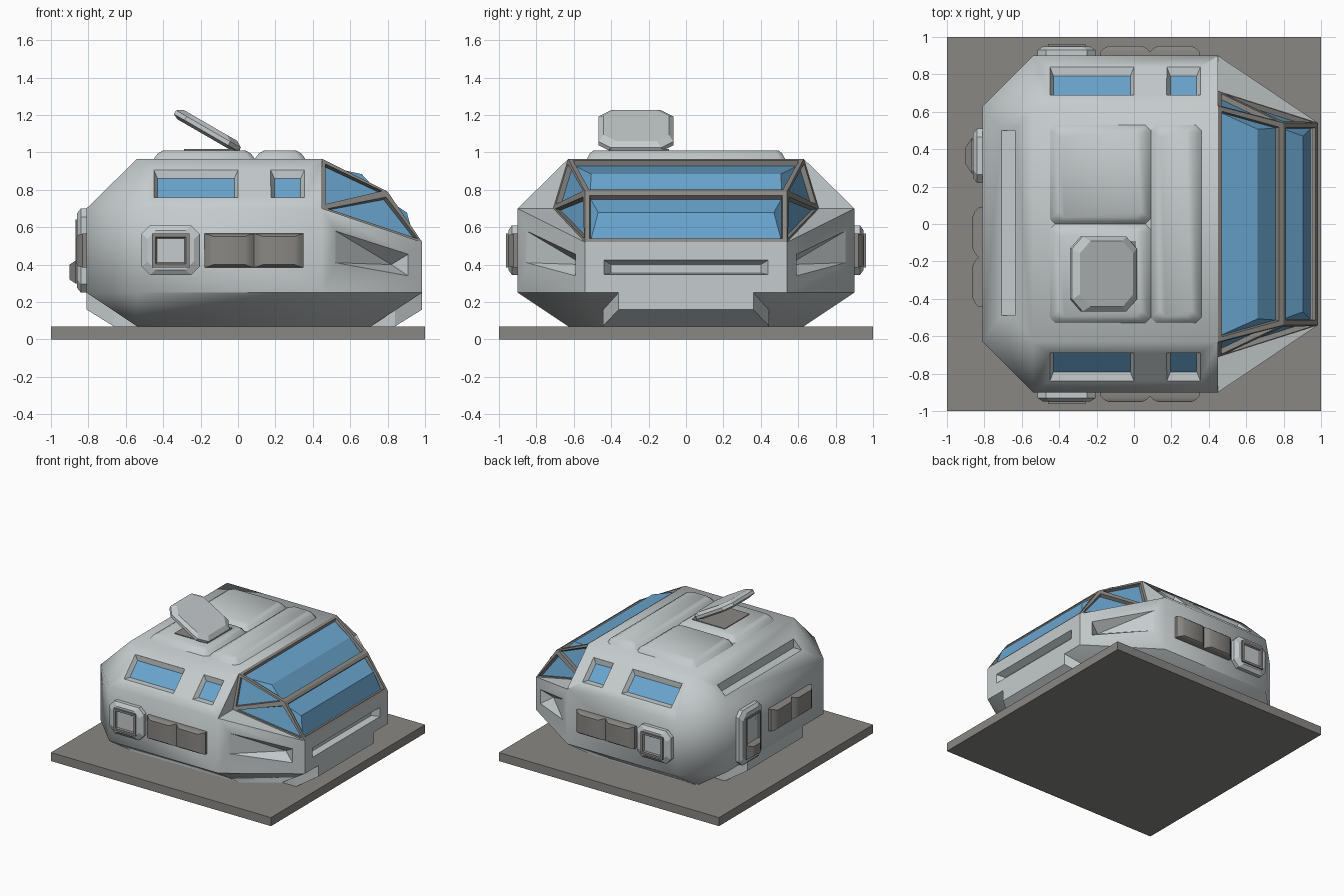
import bpy, bmesh
from math import radians
from mathutils import Vector, Matrix, Euler

if "Cube" in bpy.data.objects:
    bpy.data.objects.remove(bpy.data.objects["Cube"])

HULL, METAL, GLASS = 0, 1, 2
palette = []
for name, rgb in (("pale_hull", (.56, .60, .61)), ("taupe_metal", (.25, .245, .23)),
                  ("blue_glass", (.14, .37, .61))):
    m = bpy.data.materials.new(name)
    m.use_nodes = True
    m.diffuse_color = (*rgb, 1)
    m.node_tree.nodes["Principled BSDF"].inputs["Base Color"].default_value = (*rgb, 1)
    palette.append(m)


def finish(name, bm, smooth=0, mirror=False, recalc=True):
    """Turn a bmesh into an object; optionally smooth it and mirror it across y."""
    if recalc:
        bmesh.ops.recalc_face_normals(bm, faces=bm.faces[:])
    me = bpy.data.meshes.new(name)
    bm.to_mesh(me)
    bm.free()
    for m in palette:
        me.materials.append(m)
    if smooth:
        me.shade_smooth()
        me.set_sharp_from_angle(angle=radians(smooth))
    ob = bpy.data.objects.new(name, me)
    bpy.context.collection.objects.link(ob)
    if mirror:
        mod = ob.modifiers.new("mirror", 'MIRROR')
        mod.use_axis = (False, True, False)
        mod.use_mirror_merge = False
    return ob


def stack(name, rings, at, rot=(0, 0, 0), cut=0, mats=(HULL,), **kw):
    """Loft concentric rectangles (half width, half height, level), corners cut off."""
    bm = bmesh.new()
    mat = Matrix.Translation(at) @ Euler([radians(a) for a in rot]).to_matrix().to_4x4()
    loops = []
    for w, h, z in rings:
        if cut:
            c = cut
            pts = [(w - c, -h), (w, c - h), (w, h - c), (w - c, h),
                   (c - w, h), (-w, h - c), (-w, c - h), (c - w, -h)]
        else:
            pts = [(w, -h), (w, h), (-w, h), (-w, -h)]
        loops.append([bm.verts.new(mat @ Vector((x, y, z))) for x, y in pts])
    bm.faces.new(loops[0][::-1]).material_index = mats[0]
    for k, (a, b) in enumerate(zip(loops, loops[1:])):
        for i in range(len(a)):
            j = (i + 1) % len(a)
            bm.faces.new((a[i], a[j], b[j], b[i])).material_index = mats[min(k, len(mats) - 1)]
    bm.faces.new(loops[-1]).material_index = mats[-1]
    return finish(name, bm, **kw)


def hull(bm, pts, glass_dir=None):
    """Add a convex solid; the face pointing along glass_dir becomes glass."""
    verts = [bm.verts.new(p) for p in pts]
    bmesh.ops.convex_hull(bm, input=verts)
    faces = {f for v in verts if v.is_valid for f in v.link_faces}
    for f in faces:
        f.normal_update()
    if glass_dir:
        for f in faces:
            if f.normal.dot(Vector(glass_dir).normalized()) > .95:
                f.material_index = GLASS


def flip(p):
    return (p[0], -p[1], p[2])


# Ground slab
stack("ground_slab", [(1, 1, 0), (1, 1, .07)], (0, 0, 0), mats=(METAL,))

# Main shell: named corners of the right half, faces listed by corner
P = {"a": (-.54, -.63, .07), "f": (.45, -.63, .07), "g": (.71, -.45, .07),
     "b": (-.81, -.63, .25), "c": (-.54, -.9, .25), "h": (.45, -.9, .25), "i": (.985, -.54, .25),
     "d": (-.81, -.63, .7), "e": (-.54, -.9, .7), "E": (.45, -.9, .7), "C": (.985, -.54, .52),
     "t": (-.54, -.63, .965), "A": (.45, -.63, .965), "B": (.45, -.71, .7), "D": (.8, -.54, .79)}
bm = bmesh.new()
R = {k: bm.verts.new(p) for k, p in P.items() if k != "D"}
L = {k: bm.verts.new(flip(p)) for k, p in P.items() if k != "D"}
for loop in ("tAEe", "ted", "decb", "eEhc", "ECih", "achf", "bca", "fhig", "AEB", "EBC"):
    bm.faces.new([R[k] for k in loop])
    bm.faces.new([L[k] for k in reversed(loop)])
for p, q in ("tA", "AB", "BC", "Ci", "ig", "bd", "dt", "ab"):
    bm.faces.new((R[p], R[q], L[q], L[p]))
bm.faces.new([R[k] for k in "afg"] + [L[k] for k in "gfa"])
shell = finish("main_shell", bm, smooth=50)

# Recesses: side windows, nose scoops, nose slot and rear slot
bm = bmesh.new()
for s in (-1, 1):
    for x0, x1 in ((-.45, 0), (.175, .355)):
        pts = []
        for x, inner in ((x0, x0 + .02), (x1, x1 - .02)):
            pts += [(x, s * .69, .905), (x, s * .84, .76),
                    (x, s * .71, .925), (x, s * .86, .78),
                    (inner, s * .69, .86), (inner, s * .79, .76)]
        hull(bm, pts, (0, -s, -1))
    scoop = [(.82, s * .55, .40)]
    for x, z in ((.52, .58), (.52, .41), (.91, .455), (.91, .34)):
        y = .9 - (x - .45) * .673
        scoop += [(x, s * y, z), (x + .006, s * (y + .009), z)]
    hull(bm, scoop)
hull(bm, [(x, s * y, z) for s in (-1, 1) for x, y, z in
          ((1, .45, .345), (1, .45, .43), (.93, .40, .355), (.93, .40, .40))])
hull(bm, [(x, y, z) for x in (-.9, -.635) for y in (-.49, .5) for z in (.8, 1)])
cutter = finish("recess_cutter", bm)
cutter.hide_render = True
mod = shell.modifiers.new("recesses", 'BOOLEAN')
mod.operation, mod.solver, mod.object = 'DIFFERENCE', 'EXACT', cutter
bpy.context.view_layer.objects.active = shell
bpy.ops.object.modifier_apply(modifier=mod.name)
bpy.data.objects.remove(cutter)

# Footing blocks under nose and tail
for name, s, tip in (("nose_footing", 1, .985), ("tail_footing", -1, .81)):
    bm = bmesh.new()
    hull(bm, [(s * x, m * y, z) for m in (-1, 1) for x, y, z in
              ((tip, .36, .25), (tip, .36, .16), (tip - .145, .445, .07),
               (tip - .145, .445, .25), (.4, .445, .07), (.4, .445, .25))])
    finish(name, bm)


# Cockpit frame with recessed panes; wide panes get a ridged glass
def pane(bm, pts, margin, ridge=0):
    face = bm.faces.new([bm.verts.new(p) for p in pts])
    face.material_index = METAL
    face.normal_update()
    n = face.normal.copy()
    bmesh.ops.inset_individual(bm, faces=[face], thickness=margin)
    bmesh.ops.inset_individual(bm, faces=[face], thickness=.008, depth=-.028)
    face.material_index = GLASS
    if ridge:
        a, b, c, d = face.verts
        bm.faces.remove(face)
        e, f = (bm.verts.new(p.co.lerp(q.co, ridge) + n * .05 + Vector((0, y, 0)))
                for p, q, y in ((a, b, .04), (d, c, -.04)))
        for loop in ((a, e, f, d), (e, b, c, f), (a, b, e), (d, f, c)):
            bm.faces.new(loop).material_index = GLASS


bm = bmesh.new()
for p, q, ridge in (("A", "D", .6), ("D", "C", .45)):
    pane(bm, [P[p], P[q], flip(P[q]), flip(P[p])], .035, ridge)
for loop in ("ABD", "BCD"):
    pane(bm, [P[k] for k in loop], .032)
    pane(bm, [flip(P[k]) for k in reversed(loop)], .032)
finish("cockpit_frame", bm, recalc=False)

# Roof pads
for name, x, y, w, h in (("roof_pad_left", -.18, .265, .27, .265),
                         ("roof_pad_right", -.18, -.265, .27, .265),
                         ("roof_pad_front", .225, 0, .135, .53)):
    stack(name, [(w, h, 0), (w - .02, h - .015, .028), (w - .05, h - .035, .046)],
          (x, y, .965), cut=.03, smooth=60)

# Tilted roof antenna on a mount plate
stack("antenna_mount", [(.15, .16, 0), (.15, .16, .008)], (-.14, -.25, 1.009), mats=(METAL,))
stack("antenna_panel", [(.17, .17, -.03), (.2, .2, -.015), (.2, .2, .008), (.165, .175, .03)],
      (-.162, -.267, 1.118), (0, 30, 0), cut=.065)

# Side portholes and storage pods, mirrored to both sides
side, rear = (90, 0, 0), (90, 0, -90)
stack("porthole_plate", [(.155, .133, -.01), (.155, .133, .03), (.125, .105, .05)],
      (-.36, -.9, .477), side, cut=.045, mirror=True)
stack("porthole_frame", [(.1, .09, 0), (.1, .09, .062), (.082, .072, .062), (.07, .062, .045),
                         (.058, .052, .045), (.05, .045, .03)],
      (-.36, -.9, .475), side, mats=(METAL,) * 5 + (GLASS,), mirror=True)
pod = [(.1325, .09, -.01), (.1325, .09, .022), (.11, .085, .042), (.085, .075, .053)]
for i, x in enumerate((-.047, .218)):
    stack(f"side_pod_{i + 1}", pod, (x, -.9, .475), side, mats=(METAL,), smooth=40, mirror=True)

# Rear storage pods
for i, y in enumerate((-.31, -.045)):
    stack(f"rear_pod_{i + 1}", pod, (-.81, y, .475), rear, mats=(METAL,), smooth=40)

# Rear hatch with window and lower control box
stack("hatch_plate", [(.145, .225, -.01), (.145, .225, .03), (.12, .2, .05)],
      (-.81, .365, .475), rear, cut=.045)
stack("hatch_frame", [(.095, .165, 0), (.095, .165, .06), (.08, .15, .06), (.07, .14, .042)],
      (-.81, .365, .475), rear, mats=(METAL,))
stack("hatch_window", [(.06, .065, 0), (.06, .065, .05)], (-.81, .365, .54), rear, mats=(METAL, GLASS))
stack("hatch_control_box", [(.09, .06, 0), (.09, .06, .06), (.045, .04, .09)],
      (-.81, .365, .36), rear, mats=(METAL,))
